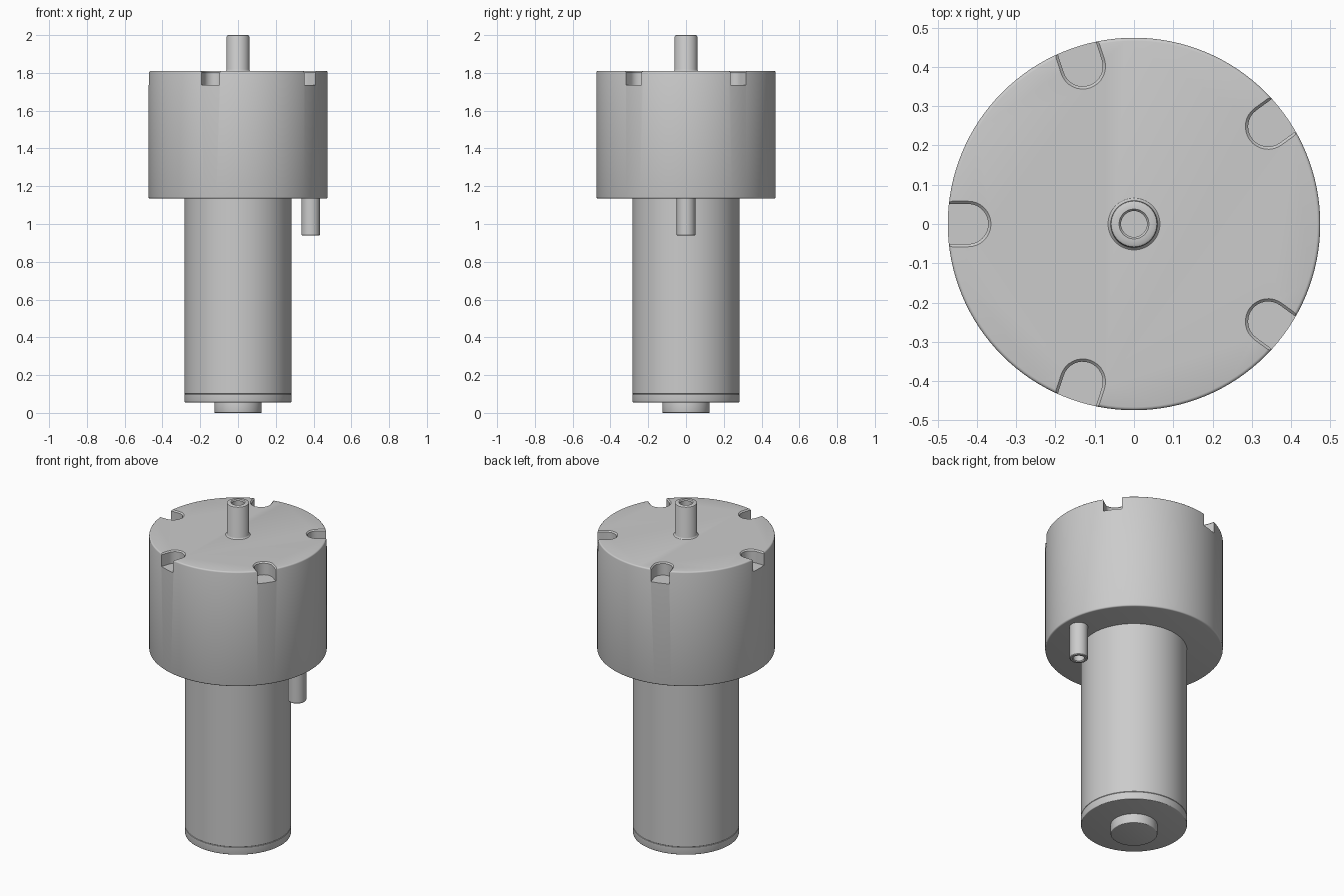
import bpy, bmesh
from math import sin, cos, pi, radians

if "Cube" in bpy.data.objects:
    bpy.data.objects.remove(bpy.data.objects["Cube"])

grey = bpy.data.materials.new("plain grey")
grey.use_nodes = True
COLOUR = (0.6, 0.6, 0.6, 1)
grey.diffuse_color = COLOUR
grey.node_tree.nodes["Principled BSDF"].inputs["Base Color"].default_value = COLOUR


def stack(name, rings):
    """Skin a list of equal rings and cap both ends."""
    bm = bmesh.new()
    loops = [[bm.verts.new(p) for p in ring] for ring in rings]
    n = len(loops[0])
    for a, b in zip(loops, loops[1:]):
        for i in range(n):
            j = (i + 1) % n
            bm.faces.new((a[i], a[j], b[j], b[i]))
    bm.faces.new(loops[0])
    bm.faces.new(loops[-1])
    bmesh.ops.recalc_face_normals(bm, faces=bm.faces)
    mesh = bpy.data.meshes.new(name)
    bm.to_mesh(mesh)
    bm.free()
    mesh.materials.append(grey)
    obj = bpy.data.objects.new(name, mesh)
    bpy.context.collection.objects.link(obj)
    return obj


def smooth(obj):
    bpy.ops.object.select_all(action='DESELECT')
    bpy.context.view_layer.objects.active = obj
    obj.select_set(True)
    bpy.ops.object.shade_smooth_by_angle(angle=radians(35))


def lathe(name, profile, x=0, sides=96):
    """Turn a (radius, z) profile around a vertical axis at x."""
    rings = [[(x + r * cos(2 * pi * i / sides), r * sin(2 * pi * i / sides), z)
              for i in range(sides)] for r, z in profile]
    return stack(name, rings)


def rounded(radius, low, high, edge, steps=3):
    """Cylinder profile with rounded rims."""
    arc = [i * pi / 2 / steps for i in range(steps + 1)]
    base = [(radius - edge + edge * sin(a), low + edge - edge * cos(a)) for a in arc]
    top = [(radius - edge + edge * cos(a), high - edge + edge * sin(a)) for a in arc]
    return base + top


# Motor can with a fine seam, and the rear boss
RIM = 0.055
can = lathe("motor_can", rounded(0.283, RIM, 1.15, 0.004)[:4]
            + [(0.283, 0.098), (0.281, 0.1), (0.283, 0.102), (0.283, 1.15)])
smooth(can)
smooth(lathe("rear_boss", rounded(0.125, 0, RIM + 0.01, 0.004), sides=64))

# Wide head with five open slots in its rim
HEAD_R, TOP = 0.474, 1.81
head = lathe("head", rounded(HEAD_R, 1.135, TOP, 0.008), sides=128)


def slot_ring(angle, half, z):
    """Round-ended slot outline that runs out through the rim."""
    outline = [(0.6, -half)]
    outline += [(0.422 - half * cos(a), half * sin(a))
                for a in [(-0.5 + i / 16) * pi for i in range(17)]]
    outline += [(0.6, half)]
    c, s = cos(angle), sin(angle)
    return [(x * c - y * s, x * s + y * c, z) for x, y in outline]


for k in range(5):
    angle = pi + k * 2 * pi / 5
    levels = [(0.051, 1.735), (0.051, TOP - 0.007), (0.069, TOP + 0.011)]
    cutter = stack("slot_cutter", [slot_ring(angle, h, z) for h, z in levels])
    cut = head.modifiers.new("slot", 'BOOLEAN')
    cut.operation = 'DIFFERENCE'
    cut.solver = 'EXACT'
    cut.object = cutter
    bpy.context.view_layer.objects.active = head
    bpy.ops.object.modifier_apply(modifier=cut.name)
    bpy.data.objects.remove(cutter)
smooth(head)

# Hollow output shaft with a small fillet at its foot
smooth(lathe("output_shaft", [(0.066, TOP - 0.02), (0.066, TOP), (0.062, TOP + 0.003),
                              (0.06, TOP + 0.008), (0.06, 1.992), (0.058, 1.997),
                              (0.053, 2), (0.038, 2), (0.033, 1.994), (0.033, 1.94)], sides=64))

# Hollow port under the head
smooth(lathe("side_port", [(0.03, 1.0), (0.03, 0.943), (0.034, 0.938), (0.045, 0.938),
                           (0.049, 0.942), (0.049, 1.15)], x=0.385, sides=48))
